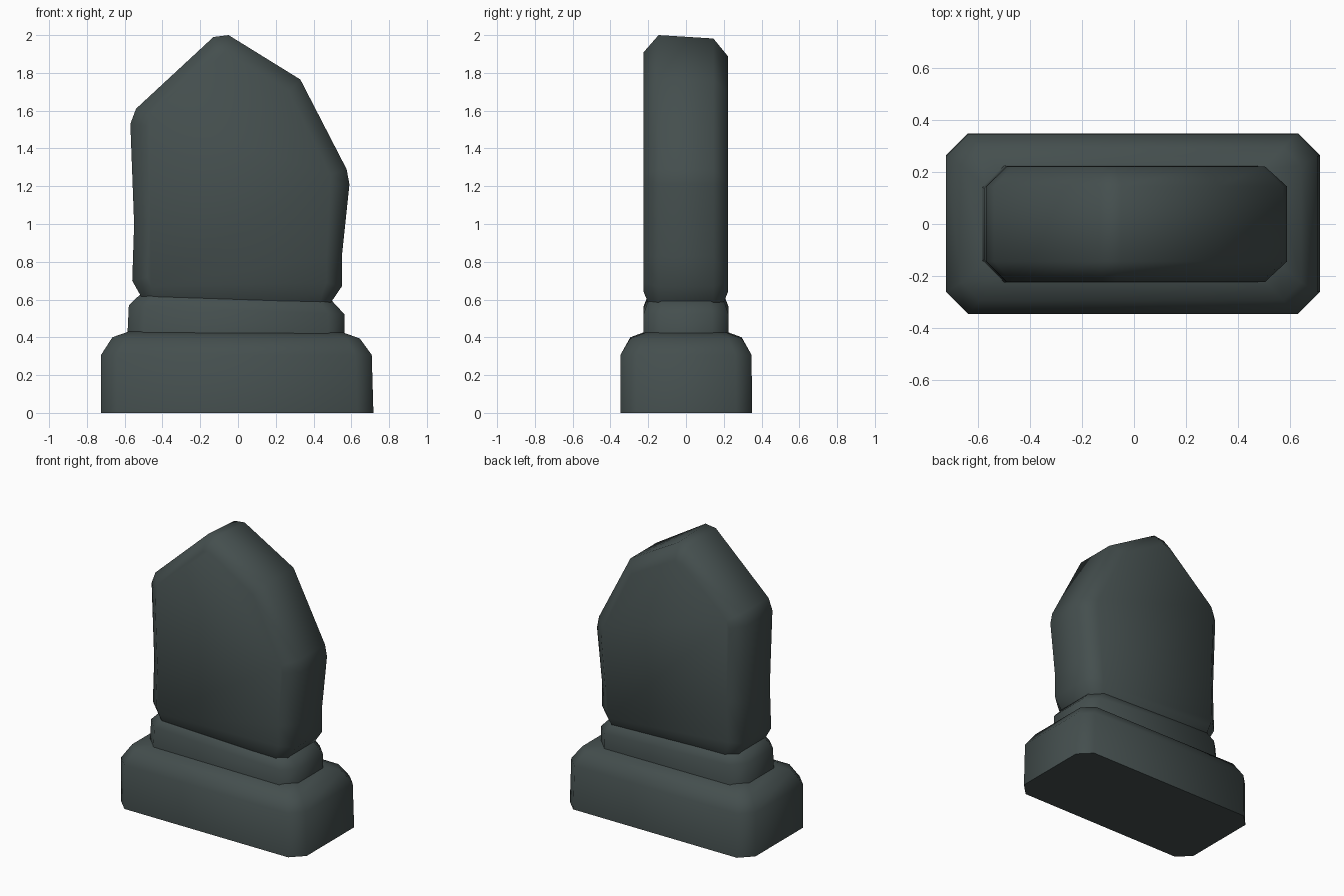
import bpy, bmesh, math

if "Cube" in bpy.data.objects:
    bpy.data.objects.remove(bpy.data.objects["Cube"])

stone = bpy.data.materials.new("dark slate")
stone.diffuse_color = (0.058, 0.077, 0.076, 1)
stone.use_nodes = True
stone.node_tree.nodes["Principled BSDF"].inputs["Base Color"].default_value = stone.diffuse_color


def loft(name, rings):
    """Skin a stack of equal-length closed rings and cap both ends."""
    bm = bmesh.new()
    rows = [[bm.verts.new(p) for p in ring] for ring in rings]
    n = len(rows[0])
    for a, b in zip(rows, rows[1:]):
        for i in range(n):
            j = (i + 1) % n
            bm.faces.new((a[i], a[j], b[j], b[i]))
    bm.faces.new(rows[0][::-1])
    bm.faces.new(rows[-1])
    bmesh.ops.recalc_face_normals(bm, faces=bm.faces)
    me = bpy.data.meshes.new(name)
    bm.to_mesh(me)
    bm.free()
    me.materials.append(stone)
    ob = bpy.data.objects.new(name, me)
    bpy.context.collection.objects.link(ob)
    bpy.ops.object.select_all(action='DESELECT')
    ob.select_set(True)
    bpy.context.view_layer.objects.active = ob
    bpy.ops.object.shade_smooth_by_angle(angle=math.radians(62))
    return ob


def octagon(x0, x1, y0, y1, c, z, tilt=0.0):
    """Rectangle with cut corners; tilt lowers it towards +x."""
    pts = [(x0 + c, y0), (x1 - c, y0), (x1, y0 + c), (x1, y1 - c),
           (x1 - c, y1), (x0 + c, y1), (x0, y1 - c), (x0, y0 + c)]
    return [(x, y, z - tilt * x) for x, y in pts]


# base block with softened top edge
loft("base_block", [
    octagon(-0.725, 0.717, -0.347, 0.35, 0.085, 0),
    octagon(-0.725, 0.708, -0.347, 0.347, 0.085, 0.307),
    octagon(-0.665, 0.645, -0.295, 0.295, 0.07, 0.397, 0.005),
    octagon(-0.575, 0.555, -0.21, 0.21, 0.06, 0.429, 0.005)])

# narrow plinth, its top sloping a little to the right
loft("plinth", [
    octagon(-0.586, 0.563, -0.226, 0.226, 0.085, 0.40),
    octagon(-0.578, 0.563, -0.224, 0.224, 0.085, 0.545, 0.04),
    octagon(-0.51, 0.49, -0.198, 0.198, 0.07, 0.618, 0.034),
    octagon(-0.44, 0.42, -0.14, 0.14, 0.05, 0.625, 0.034)])

# headstone: crooked pointed outline, smaller on the front and back faces
outer = [(-.42, .45), (-.56, .70), (-.55, 1.0), (-.57, 1.53), (-.54, 1.61),
         (-.13, 1.99), (-.05, 2.0), (.33, 1.765), (.575, 1.29), (.59, 1.21),
         (.55, .83), (.55, .67), (.40, .45)]
inner = [(-.46, .67), (-.48, .72), (-.47, 1.0), (-.49, 1.52), (-.47, 1.57),
         (-.12, 1.90), (-.07, 1.91), (.27, 1.70), (.49, 1.26), (.505, 1.21),
         (.47, .83), (.47, .69), (.45, .64)]


def slab_ring(outline, y, drop=0.0):
    return [(x, y, z - (drop if z > 1.8 else 0)) for x, z in outline]


loft("headstone", [slab_ring(inner, -0.224), slab_ring(outer, -0.145),
                   slab_ring(outer, 0.145, 0.018), slab_ring(inner, 0.222, 0.022)])
